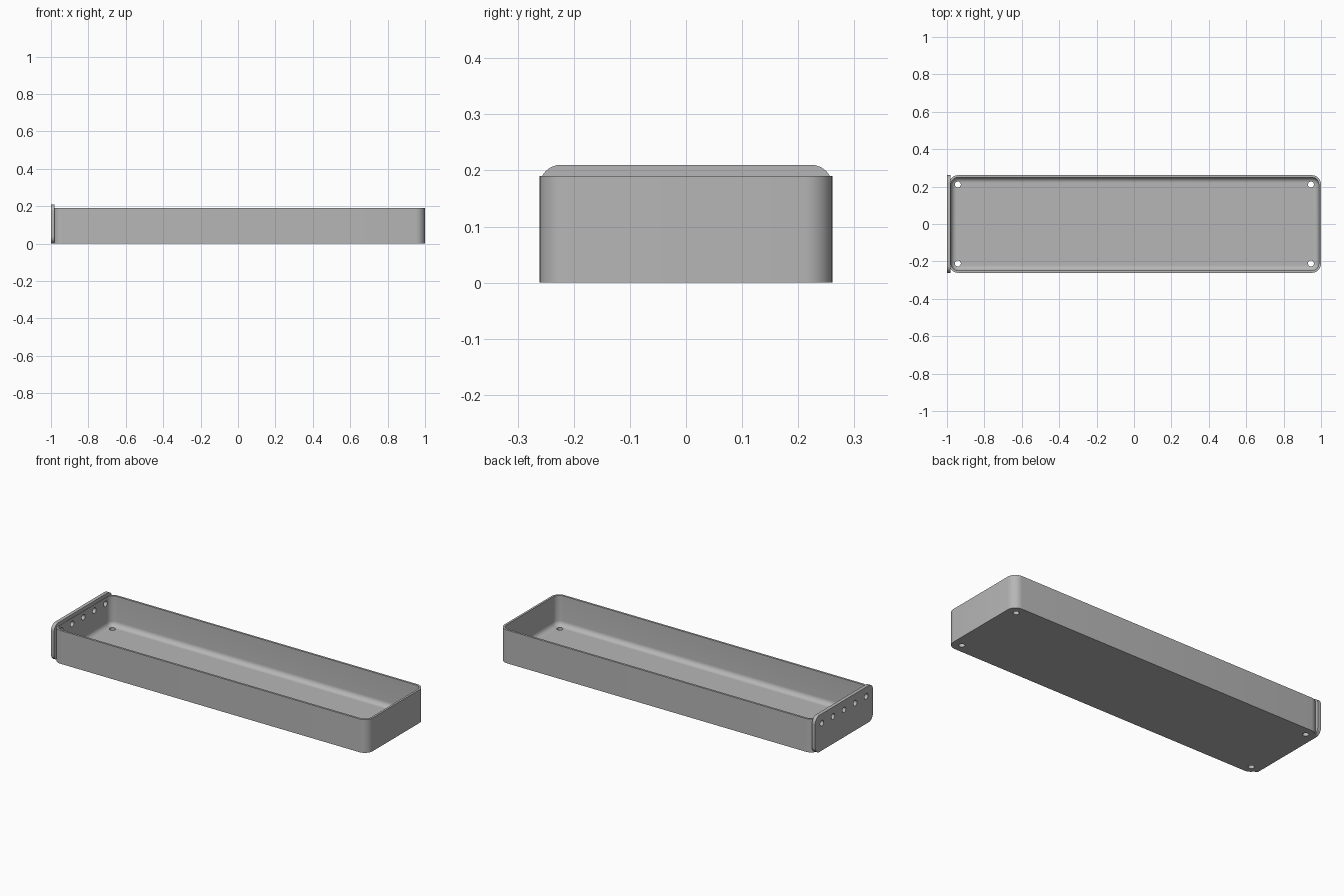
import bpy, bmesh
from math import sin, cos, pi
from mathutils import Matrix

cube = bpy.data.objects.get("Cube")
if cube:
    bpy.data.objects.remove(cube, do_unlink=True)

# Material
GREY = (0.47, 0.47, 0.47, 1)
grey = bpy.data.materials.new("plain grey")
grey.use_nodes = True
grey.diffuse_color = GREY
grey.node_tree.nodes["Principled BSDF"].inputs["Base Color"].default_value = GREY

# Overall sizes
X0, X1, HALF_Y = -0.99, 1.0, 0.261
WALL, FLOOR, HEIGHT = 0.012, 0.018, 0.19
CORNER, FILLET, HOLE = 0.05, 0.028, 0.016
PLATE_TOP, PLATE_THICK, PLATE_CORNER = 0.21, 0.02, 0.038


def rounded_rect(u0, u1, v0, v1, r, steps=8):
    """Points of a rounded rectangle, counter-clockwise."""
    centres = [(u1 - r, v1 - r), (u0 + r, v1 - r), (u0 + r, v0 + r), (u1 - r, v0 + r)]
    points = []
    for i, (cu, cv) in enumerate(centres):
        for k in range(steps + 1):
            a = (i + k / steps) * pi / 2
            points.append((cu + r * cos(a), cv + r * sin(a)))
    return points


def loft(name, rings):
    """Closed solid through a list of equal-length point rings."""
    bm = bmesh.new()
    loops = [[bm.verts.new(p) for p in ring] for ring in rings]
    for a, b in zip(loops, loops[1:]):
        for i in range(len(a)):
            j = (i + 1) % len(a)
            bm.faces.new((a[i], a[j], b[j], b[i]))
    bm.faces.new(loops[0][::-1])
    bm.faces.new(loops[-1])
    bmesh.ops.recalc_face_normals(bm, faces=bm.faces)
    return to_object(name, bm)


def to_object(name, bm):
    mesh = bpy.data.meshes.new(name)
    bm.to_mesh(mesh)
    bm.free()
    mesh.materials.append(grey)
    obj = bpy.data.objects.new(name, mesh)
    bpy.context.collection.objects.link(obj)
    return obj


def tray_ring(inset, z):
    r = max(CORNER - inset, 0.006)
    return [(x, y, z) for x, y in rounded_rect(
        X0 + inset, X1 - inset, -HALF_Y + inset, HALF_Y - inset, r)]


# Tray: outer wall, rim, inner wall, then a filleted run to the floor
rings = [tray_ring(0, 0), tray_ring(0, HEIGHT), tray_ring(WALL, HEIGHT)]
for k in range(9):
    a = k / 8 * pi / 2
    rings.append(tray_ring(WALL + FILLET * (1 - cos(a)), FLOOR + FILLET * (1 - sin(a))))
tray = loft("tray", rings)

# Taller rounded end plate
profile = rounded_rect(-HALF_Y, HALF_Y, 0, PLATE_TOP, PLATE_CORNER)
plate = loft("end_plate", [[(x, y, z) for y, z in profile]
                           for x in (-1, -1 + PLATE_THICK)])

# Hole cutters: four in the floor, a row of five through the end
bm = bmesh.new()


def add_pin(matrix):
    bmesh.ops.create_cone(bm, cap_ends=True, segments=24, radius1=HOLE,
                          radius2=HOLE, depth=0.1, matrix=matrix)


for x in (-0.942, 0.946):
    for y in (-0.211, 0.211):
        add_pin(Matrix.Translation((x, y, 0)))
for i in range(-2, 3):
    add_pin(Matrix.Translation((-1, i * 0.1, 0.156)) @ Matrix.Rotation(pi / 2, 4, "Y"))
cutter = to_object("hole_cutter", bm)
cutter.hide_render = True

# Cut the holes and shade
for obj in (tray, plate):
    mod = obj.modifiers.new("holes", "BOOLEAN")
    mod.operation = "DIFFERENCE"
    mod.solver = "EXACT"
    mod.object = cutter
    bpy.ops.object.select_all(action="DESELECT")
    obj.select_set(True)
    bpy.context.view_layer.objects.active = obj
    bpy.ops.object.modifier_apply(modifier=mod.name)
    bpy.ops.object.shade_smooth_by_angle(angle=pi / 6)
bpy.data.objects.remove(cutter, do_unlink=True)
